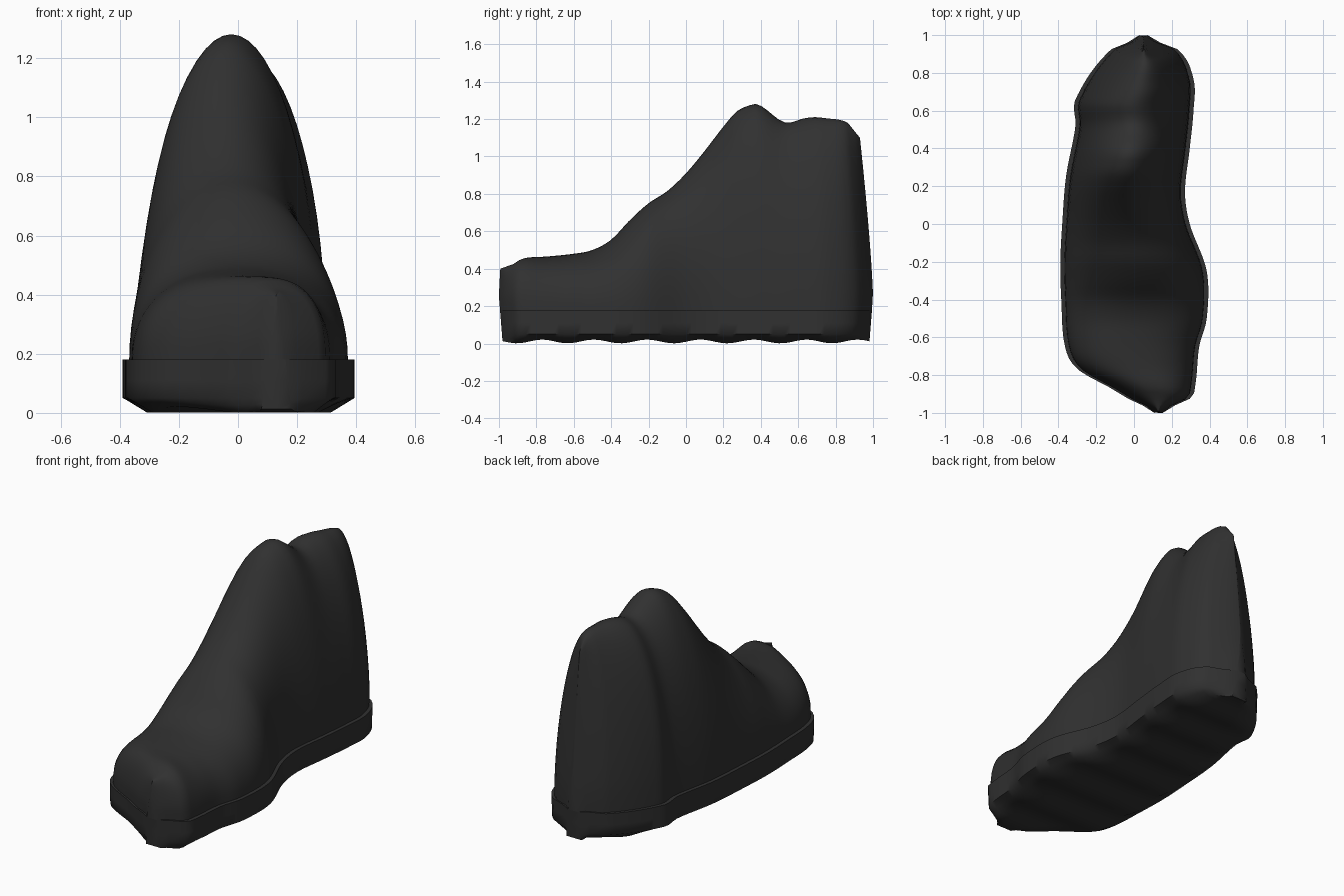
import bpy
import math

if "Cube" in bpy.data.objects:
    bpy.data.objects.remove(bpy.data.objects["Cube"])

# Outline and height knots along the length: (y, value)
LEFT = [(-1, .12), (-.93, -.03), (-.88, -.11), (-.77, -.30), (-.65, -.365), (-.4, -.385),
        (-.2, -.39), (0, -.38), (.25, -.36), (.52, -.31), (.66, -.31), (.93, -.12), (1, .05)]
RIGHT = [(-1, .14), (-.93, .295), (-.85, .325), (-.65, .345), (-.5, .385), (-.25, .385),
         (0, .295), (.17, .27), (.4, .295), (.6, .315), (.77, .315), (.93, .23), (1, .05)]
TOP = [(-1, .40), (-.93, .425), (-.88, .455), (-.75, .465), (-.6, .48), (-.5, .50), (-.4, .555),
       (-.3, .66), (-.2, .75), (-.1, .815), (0, .91), (.1, 1.03), (.2, 1.16), (.27, 1.24),
       (.33, 1.27), (.38, 1.28), (.43, 1.25), (.5, 1.195), (.55, 1.18), (.62, 1.2),
       (.7, 1.21), (.78, 1.205), (.93, 1.18), (1, 1.10)]
STEP = .18      # top of the sole
LEDGE = .022    # how far the sole sticks out


def sample(knots, y):
    """Smooth interpolation through the knots."""
    i = 0
    while i < len(knots) - 2 and y > knots[i + 1][0]:
        i += 1

    def slope(k):
        a, b = knots[max(k - 1, 0)], knots[min(k + 1, len(knots) - 1)]
        return (b[1] - a[1]) / (b[0] - a[0])
    (y0, v0), (y1, v1) = knots[i], knots[i + 1]
    h = y1 - y0
    t = (y - y0) / h
    if i == 0 or i == len(knots) - 2:
        return v0 + (v1 - v0) * t
    return ((2*t**3 - 3*t**2 + 1) * v0 + (t**3 - 2*t**2 + t) * h * slope(i)
            + (3*t**2 - 2*t**3) * v1 + (t**3 - t**2) * h * slope(i + 1))


def lean(y, z):
    """Toe and heel ends bulge near the sole and lean inward above."""
    w = max(0, (abs(y) - .6) / .4)
    d = .02 * (1 - z / .25) if z < .25 else .07 * ((z - .25) / .85) ** 1.3
    return y - math.copysign(w * d, y)


def ground(y):
    return .011 - .01 * math.cos((y + .92) / .285 * math.tau)


def slit(z):
    """Half width of the narrow wedge at both ends."""
    return .052 * max(.05, 1 - z / .44)


def sole_section(y):
    l, r, zb = sample(LEFT, y), sample(RIGHT, y), ground(y)
    m, hw = (l + r) / 2, (r - l) / 2
    ledge, cut = min(LEDGE, hw * .3), min(.08, hw * .3)
    half = [(hw - ledge, STEP), (hw, STEP), (hw, .11), (hw, .05),
            (hw - cut * .5, .05 * .5 + zb * .5), (hw - cut, zb), ((hw - cut) * .5, zb)]
    if abs(y) > .999:
        half = [(slit(z) * (.5 if i == 6 else 1), z) for i, (_, z) in enumerate(half)]
    pts = [(m - x, z) for x, z in half] + [(m, zb)] + [(m + x, z) for x, z in reversed(half)]
    return [(x, lean(y, z), z) for x, z in pts]


def upper_section(y):
    l, r, top = sample(LEFT, y), sample(RIGHT, y), sample(TOP, y)
    m, hw = (l + r) / 2, (r - l) / 2
    hw -= min(LEDGE, hw * .3)
    n = 2 + .4 * min(1, max(0, (-y - .3) / .4))   # boxier over the toes
    pts = []
    for i in range(33):
        a = math.pi * i / 32
        c, s = math.cos(a), max(0, math.sin(a))
        z = STEP + (top - STEP) * s ** (2 / n)
        if i in (0, 32):
            z = STEP
        w = slit(z) if abs(y) > .999 else hw
        pts.append((m + w * math.copysign(abs(c) ** (2 / n), c), lean(y, z), z))
    return pts


def loft(name, section, mat):
    ys = [-1, -.965] + [-.93 + 1.86 * i / 60 for i in range(61)] + [.965, 1]
    rings = [section(y) for y in ys]
    n = len(rings[0])
    verts = [p for ring in rings for p in ring]
    faces = [(j*n + i, (j+1)*n + i, (j+1)*n + i + 1, j*n + i + 1)
             for j in range(len(ys) - 1) for i in range(n - 1)]
    last = (len(ys) - 1) * n
    faces += [tuple(range(n)), tuple(last + i for i in reversed(range(n)))]
    me = bpy.data.meshes.new(name)
    me.from_pydata(verts, [], faces)
    me.materials.append(mat)
    ob = bpy.data.objects.new(name, me)
    bpy.context.collection.objects.link(ob)
    bpy.ops.object.select_all(action='DESELECT')
    ob.select_set(True)
    bpy.context.view_layer.objects.active = ob
    bpy.ops.object.shade_smooth_by_angle(angle=math.radians(60))
    return ob


black = bpy.data.materials.new("charcoal_black")
black.diffuse_color = (.03, .03, .03, 1)
black.use_nodes = True
black.node_tree.nodes["Principled BSDF"].inputs["Base Color"].default_value = black.diffuse_color

# Sole with a rippled underside, and the domed upper
loft("sole", sole_section, black)
loft("upper", upper_section, black)
